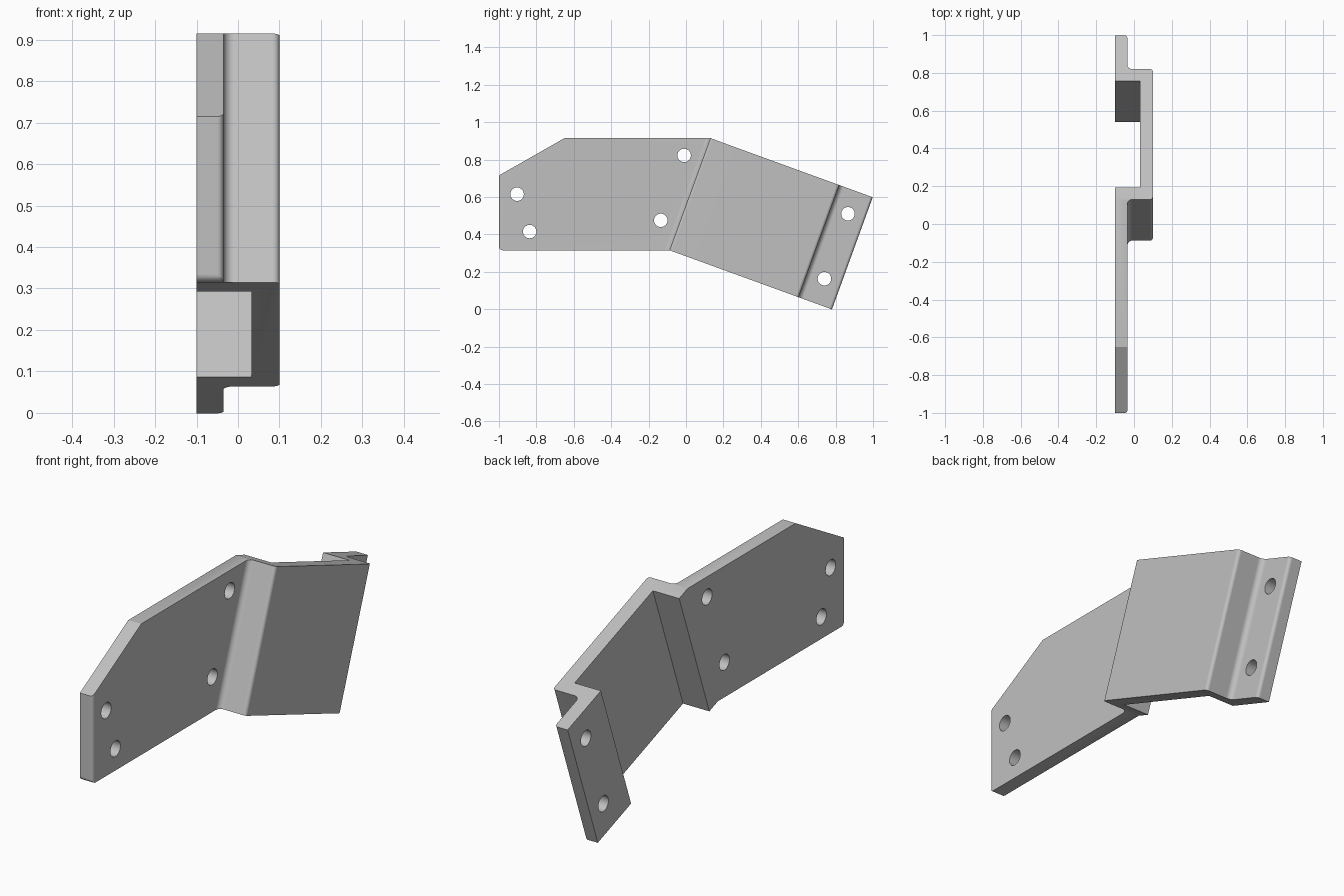
import bpy, bmesh, math
from mathutils import Vector

if "Cube" in bpy.data.objects:
    bpy.data.objects.remove(bpy.data.objects["Cube"])

metal = bpy.data.materials.new("plain_grey")
metal.use_nodes = True
GREY = (0.53, 0.53, 0.53, 1)
metal.diffuse_color = GREY
metal.node_tree.nodes["Principled BSDF"].inputs["Base Color"].default_value = GREY

# The stepped half lies on axes (u, v), tilted in the y-z plane
TILT = math.radians(20)
U = Vector((0, math.cos(TILT), -math.sin(TILT)))
V = Vector((0, math.sin(TILT), math.cos(TILT)))
ORIGIN = Vector((0, -0.088, 0.315))
WIDTH, LENGTH = 0.638, 0.924


def rounded(points, steps=6):
    """Replace each (a, b, radius) corner by an arc."""
    out = []
    n = len(points)
    for i, (a, b, r) in enumerate(points):
        p = Vector((a, b))
        if r == 0:
            out.append(p)
            continue
        d0 = (Vector(points[i - 1][:2]) - p).normalized()
        d1 = (Vector(points[(i + 1) % n][:2]) - p).normalized()
        half = d0.angle(d1) / 2
        start, end = p + d0 * r / math.tan(half), p + d1 * r / math.tan(half)
        centre = p + (d0 + d1).normalized() * r / math.sin(half)
        for k in range(steps + 1):
            t = k / steps
            sweep = math.pi - 2 * half
            arm = ((start - centre) * math.sin((1 - t) * sweep)
                   + (end - centre) * math.sin(t * sweep)) / math.sin(sweep)
            out.append(centre + arm)
    return out


def prism(name, points, offset):
    """Extrude a closed 3D outline along an offset."""
    bm = bmesh.new()
    face = bm.faces.new([bm.verts.new(p) for p in points])
    top = bmesh.ops.extrude_face_region(bm, geom=[face])["geom"]
    bmesh.ops.translate(bm, vec=offset,
                        verts=[g for g in top if isinstance(g, bmesh.types.BMVert)])
    bmesh.ops.recalc_face_normals(bm, faces=bm.faces)
    return finish(name, bm)


def finish(name, bm):
    mesh = bpy.data.meshes.new(name)
    bm.to_mesh(mesh)
    bm.free()
    mesh.materials.append(metal)
    ob = bpy.data.objects.new(name, mesh)
    bpy.context.collection.objects.link(ob)
    return ob


def combine(target, tool, operation):
    tool.hide_render = True
    mod = target.modifiers.new(operation, 'BOOLEAN')
    mod.operation, mod.object, mod.solver = operation, tool, 'EXACT'
    bpy.context.view_layer.objects.active = target
    bpy.ops.object.modifier_apply(modifier=mod.name)
    bpy.data.objects.remove(tool)


# Folded strip: long flat plate, raised step, end flange
BACK, FLAT, INNER, OUTER = -0.1, -0.035, 0.033, 0.1
WALL, STEP = 0.066, 0.734
FILLET, EDGE = 0.025, 0.015
profile = rounded([
    (-1.6, BACK, 0), (WALL, BACK, 0), (WALL, INNER, 0),
    (STEP - WALL, INNER, 0), (STEP - WALL, BACK, 0), (LENGTH, BACK, 0),
    (LENGTH, FLAT, EDGE), (STEP, FLAT, FILLET), (STEP, OUTER, EDGE),
    (0, OUTER, EDGE), (0, FLAT, FILLET), (-1.6, FLAT, 0)])
bracket = prism("bracket", [ORIGIN + U * p.x - V * 1.0 + Vector((p.y, 0, 0))
                            for p in profile], V * 2.6)

# Side outline trims the strip to shape
far_low = ORIGIN + U * (LENGTH + 0.1)
far_high = far_low + V * WIDTH
bend_high = ORIGIN + V * WIDTH
outline = rounded([
    (-1, 0.715, 0), (-0.65, bend_high.z, 0), (bend_high.y, bend_high.z, 0),
    (far_high.y, far_high.z, 0), (far_low.y, far_low.z, 0),
    (ORIGIN.y, ORIGIN.z, 0), (-1, ORIGIN.z, 0.02)])
trim = prism("trim_helper", [Vector((-0.2, p.x, p.y)) for p in outline],
             Vector((0.4, 0, 0)))
combine(bracket, trim, 'INTERSECT')

# Rounded outer edge on the front end
mask = rounded([(-0.2, -1.2, 0), (FLAT, -1.2, 0), (0.2, -1.2, 0), (0.2, 1.2, 0),
                (-0.2, 1.2, 0)])
corner = [Vector((FLAT - EDGE, -1.1)), Vector((0, -1.1)), Vector((0, -1 + EDGE)),
          Vector((FLAT, -1 + EDGE))]
for k in range(1, 7):
    a = math.radians(15 * k)
    corner.append(Vector((FLAT - EDGE + EDGE * math.cos(a),
                          -1 + EDGE - EDGE * math.sin(a))))
shave = prism("edge_helper", [Vector((p.x, p.y, 0.1)) for p in corner],
              Vector((0, 0, 0.9)))
combine(bracket, shave, 'DIFFERENCE')

# Bolt holes
for y, z in [(-0.903, 0.615), (-0.836, 0.415), (-0.01, 0.822),
             (-0.135, 0.475), (0.866, 0.51), (0.74, 0.163)]:
    ring = [Vector((-0.3, y + 0.036 * math.cos(a), z + 0.036 * math.sin(a)))
            for a in (math.tau * k / 32 for k in range(32))]
    combine(bracket, prism("hole_helper", ring, Vector((0.6, 0, 0))), 'DIFFERENCE')

# Smooth the rounded edges, keep the flats flat
bpy.ops.object.select_all(action='DESELECT')
bracket.select_set(True)
bpy.context.view_layer.objects.active = bracket
bpy.ops.object.shade_smooth_by_angle(angle=math.radians(25))
weighted = bracket.modifiers.new("weighted_normals", 'WEIGHTED_NORMAL')
weighted.keep_sharp = True
